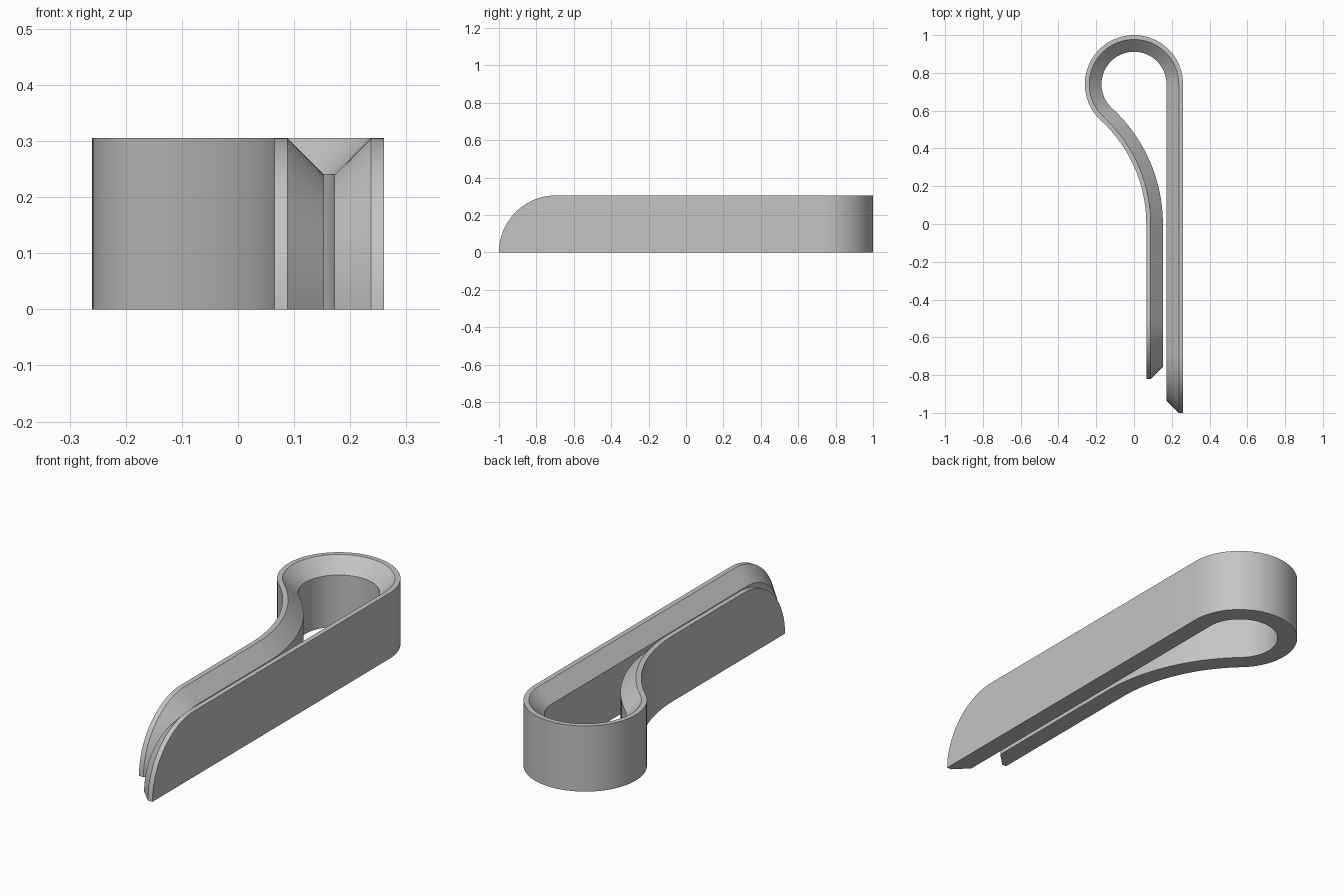
import bpy, bmesh
from math import sin, cos, pi, atan2, hypot

if "Cube" in bpy.data.objects:
    bpy.data.objects.remove(bpy.data.objects["Cube"], do_unlink=True)

HEIGHT, INNER_HEIGHT = 0.305, 0.24    # outer wall, foot of the bevel
LIP, THICK = 0.023, 0.088             # flat rim width, strip width
RING_R, RING_Y = 0.26, 0.74           # outer radius and centre of the eye
LEG_X = 0.065                         # outer face of the short leg
LONG_END, SHORT_END = -1.0, -0.82

# Radius of the neck bend, tangent to both the eye and the short leg
BEND_R = (RING_Y**2 + LEG_X**2 - RING_R**2) / (2 * (RING_R + LEG_X))
BEND_X = LEG_X - BEND_R
NECK = atan2(RING_Y, -BEND_X)

bm = bmesh.new()
sections = []


def add_section(x, y, nx, ny, shift=0.0, top=HEIGHT, inner_top=INNER_HEIGHT):
    """Cross-section at an outer point; shift moves the inner edge along y."""
    ix, iy = x + nx * THICK, y + ny * THICK + shift
    lx, ly = x + nx * LIP, y + ny * LIP
    sections.append([bm.verts.new(p) for p in (
        (x, y, 0), (x, y, top), (lx, ly, top), (ix, iy, inner_top), (ix, iy, 0))])


def add_tip(x, end_y, nx, reverse=False, steps=20):
    """Quarter-round leg tip, with the bevel following its rim."""
    angles = [pi / 2 * i / steps for i in range(steps + 1)]
    for a in reversed(angles) if reverse else angles:
        y = end_y + HEIGHT * (1 - cos(a))
        add_section(x, y, nx, 0, (HEIGHT - INNER_HEIGHT) * cos(a),
                    HEIGHT * sin(a), INNER_HEIGHT * sin(a))


# Long leg, eye, neck bend, short leg
add_tip(RING_R, LONG_END, -1)
for i in range(57):
    a = (pi + NECK) * i / 56
    add_section(RING_R * cos(a), RING_Y + RING_R * sin(a), -cos(a), -sin(a))
for i in range(1, 25):
    a = NECK * (1 - i / 24)
    add_section(BEND_X + BEND_R * cos(a), BEND_R * sin(a), cos(a), sin(a))
add_tip(LEG_X, SHORT_END, 1, reverse=True)

# Skin the strip and close its tips
for s, t in zip(sections, sections[1:]):
    for k in range(5):
        n = (k + 1) % 5
        bm.faces.new((s[k], s[n], t[n], t[k]))
bm.faces.new(sections[0])
bm.faces.new(sections[-1])
bmesh.ops.remove_doubles(bm, verts=bm.verts, dist=1e-5)
bmesh.ops.recalc_face_normals(bm, faces=bm.faces)

mesh = bpy.data.meshes.new("split_pin")
bm.to_mesh(mesh)
bm.free()
pin = bpy.data.objects.new("split_pin", mesh)
bpy.context.collection.objects.link(pin)

# Plain grey metal
grey = bpy.data.materials.new("grey_metal")
grey.use_nodes = True
colour = (0.55, 0.55, 0.55, 1)
grey.diffuse_color = colour
grey.node_tree.nodes["Principled BSDF"].inputs["Base Color"].default_value = colour
mesh.materials.append(grey)

bpy.ops.object.select_all(action='DESELECT')
pin.select_set(True)
bpy.context.view_layer.objects.active = pin
bpy.ops.object.shade_smooth_by_angle(angle=pi / 6)
